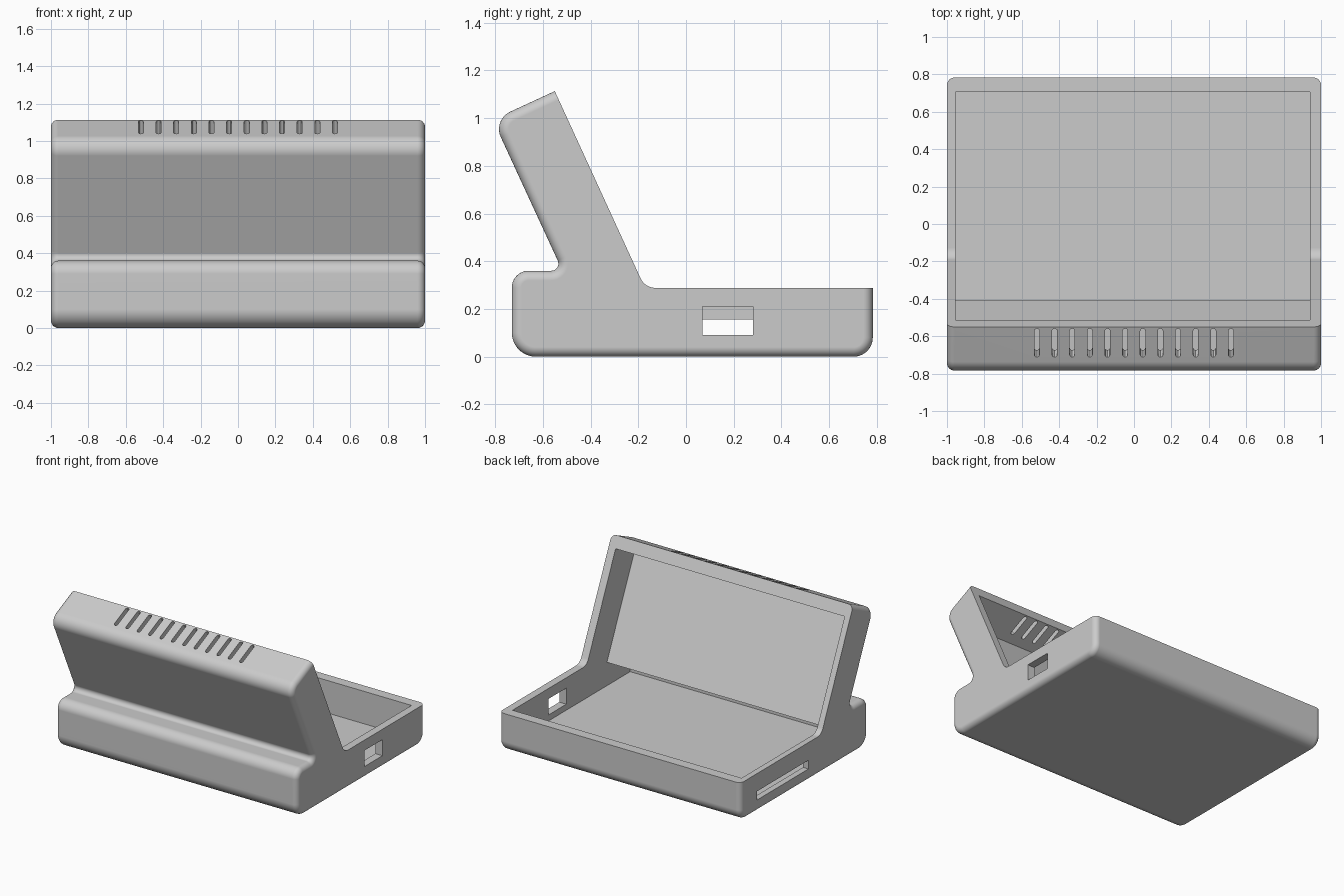
import bpy, bmesh, math
from mathutils import Vector, Matrix

cube = bpy.data.objects.get("Cube")
if cube:
    bpy.data.objects.remove(cube)

EDGE = 0.04                               # rounding along the two side faces
SLANT = Vector((0.419, -0.908))           # down the leaning part, in (y, z)
ACROSS = Vector((-SLANT.y, SLANT.x))      # from its back to its open face
TIP = Vector((-0.55, 1.113))              # top end of the open face

# Side outline: y, z, corner radius, whether the edge that follows is rounded
OUTLINE = [
    (-0.73, 0, 0.10, True), (0.783, 0, 0.08, True),
    (0.783, 0.288, 0, False), (-0.172, 0.288, 0.07, False),
    (TIP.x, TIP.y, 0, True), (-0.81, 0.993, 0.08, True),
    (-0.518, 0.36, 0.03, True), (-0.73, 0.36, 0.07, True),
]


def perp(v):
    return Vector((-v.y, v.x))


def outline(inset):
    """Side outline with filleted corners, moved inward on its rounded edges."""
    points, n = [], len(OUTLINE)
    for i, (y, z, radius, rounded) in enumerate(OUTLINE):
        p = Vector((y, z))
        before = OUTLINE[i - 1]
        u = (p - Vector(before[:2])).normalized()
        v = (Vector(OUTLINE[(i + 1) % n][:2]) - p).normalized()
        shift = lambda a, b: (v * a - u * b) / perp(u).dot(v)
        a, b = inset * before[3], inset * rounded
        p = p + shift(a, b)
        if not radius:
            points.append(p)
            continue
        turn = math.atan2(u.cross(v), u.dot(v))
        r = math.copysign(radius, turn) - min(a, b)
        centre = p + shift(r, r)
        for k in range(11):
            points.append(centre + Matrix.Rotation(turn * k / 10, 2) @ (perp(u) * -r))
    return points


def finish(bm, name):
    bmesh.ops.recalc_face_normals(bm, faces=bm.faces)
    mesh = bpy.data.meshes.new(name)
    bm.to_mesh(mesh)
    bm.free()
    obj = bpy.data.objects.new(name, mesh)
    bpy.context.collection.objects.link(obj)
    return obj


def add_prism(bm, points, push):
    """Closed prism from a flat polygon and an extrusion vector."""
    low = [bm.verts.new(p) for p in points]
    high = [bm.verts.new(Vector(p) + Vector(push)) for p in points]
    bm.faces.new(low)
    bm.faces.new(high)
    for i in range(len(low)):
        bm.faces.new((low[i - 1], low[i], high[i], high[i - 1]))


# Solid body: outline lofted from one side to the other with rounded ends
bm = bmesh.new()
steps = [math.pi / 2 * k / 6 for k in range(7)]
ends = [(1 - EDGE + EDGE * math.cos(t), EDGE * (1 - math.sin(t))) for t in steps]
sections = [(-x, d) for x, d in ends] + [(x, d) for x, d in reversed(ends)]
rings = [[bm.verts.new((x, p.x, p.y)) for p in outline(d)] for x, d in sections]
for r0, r1 in zip(rings, rings[1:]):
    for i in range(len(r0)):
        bm.faces.new((r0[i - 1], r0[i], r1[i], r1[i - 1]))
bm.faces.new(rings[0])
bm.faces.new(rings[-1])
case = finish(bm, "case_shell")

# Cavity, open above the tray and in front of the leaning part
lip = TIP + SLANT * 0.09
panel_foot = Vector((-0.41, 0.22))
panel_top = lip + ACROSS * (panel_foot - lip).dot(ACROSS)
cavity = [(-0.685, 0.045), (0.707, 0.045), (0.707, 1.3), tuple(lip + ACROSS * 0.1),
          tuple(panel_top), tuple(panel_foot), (-0.685, panel_foot.y)]
bm = bmesh.new()
add_prism(bm, [(-0.955, y, z) for y, z in cavity], (1.897, 0, 0))
cutters = [finish(bm, "cavity_cutter")]

# Side ports: a short tall one on the left, a long low one on the right
bm = bmesh.new()
for x, y0, y1, z0, z1 in ((0.9, 0.07, 0.28, 0.09, 0.21), (-1.1, -0.02, 0.59, 0.09, 0.155)):
    add_prism(bm, [(x, y0, z0), (x, y1, z0), (x, y1, z1), (x, y0, z1)], (0.2, 0, 0))
cutters.append(finish(bm, "port_cutter"))

# Row of round-ended vent slots through the top wall
bm = bmesh.new()
half, start, stop = 0.0135, 0.01, 0.178
for i in range(12):
    slot = []
    for k in range(14):
        t = math.pi * (k if k < 7 else k - 1) / 6
        s = (stop - half if k < 7 else start + half) + half * math.sin(t)
        p = TIP - ACROSS * s - SLANT * 0.03
        slot.append((-0.519 + i * 0.0943 + half * math.cos(t), p.x, p.y))
    add_prism(bm, slot, (0, SLANT.x * 0.15, SLANT.y * 0.15))
cutters.append(finish(bm, "vent_cutter"))

for cutter in cutters:
    cutter.hide_render = True
    mod = case.modifiers.new(cutter.name, 'BOOLEAN')
    mod.operation = 'DIFFERENCE'
    mod.solver = 'EXACT'
    mod.object = cutter

# Bake the cuts and drop the cutters
bpy.context.view_layer.update()
graph = bpy.context.evaluated_depsgraph_get()
cut_mesh = bpy.data.meshes.new_from_object(case.evaluated_get(graph))
case.modifiers.clear()
case.data = cut_mesh
for cutter in cutters:
    bpy.data.objects.remove(cutter)

# Single grey plastic
grey = bpy.data.materials.new("grey_plastic")
grey.use_nodes = True
colour = (0.6, 0.6, 0.6, 1)
grey.diffuse_color = colour
grey.node_tree.nodes["Principled BSDF"].inputs["Base Color"].default_value = colour
case.data.materials.clear()
case.data.materials.append(grey)

# Smooth fillets with crisp cut edges and flat large faces
bpy.ops.object.select_all(action='DESELECT')
case.select_set(True)
bpy.context.view_layer.objects.active = case
bpy.ops.object.shade_smooth_by_angle(angle=math.radians(30))
weighted = case.modifiers.new("flat_faces", 'WEIGHTED_NORMAL')
weighted.keep_sharp = True
